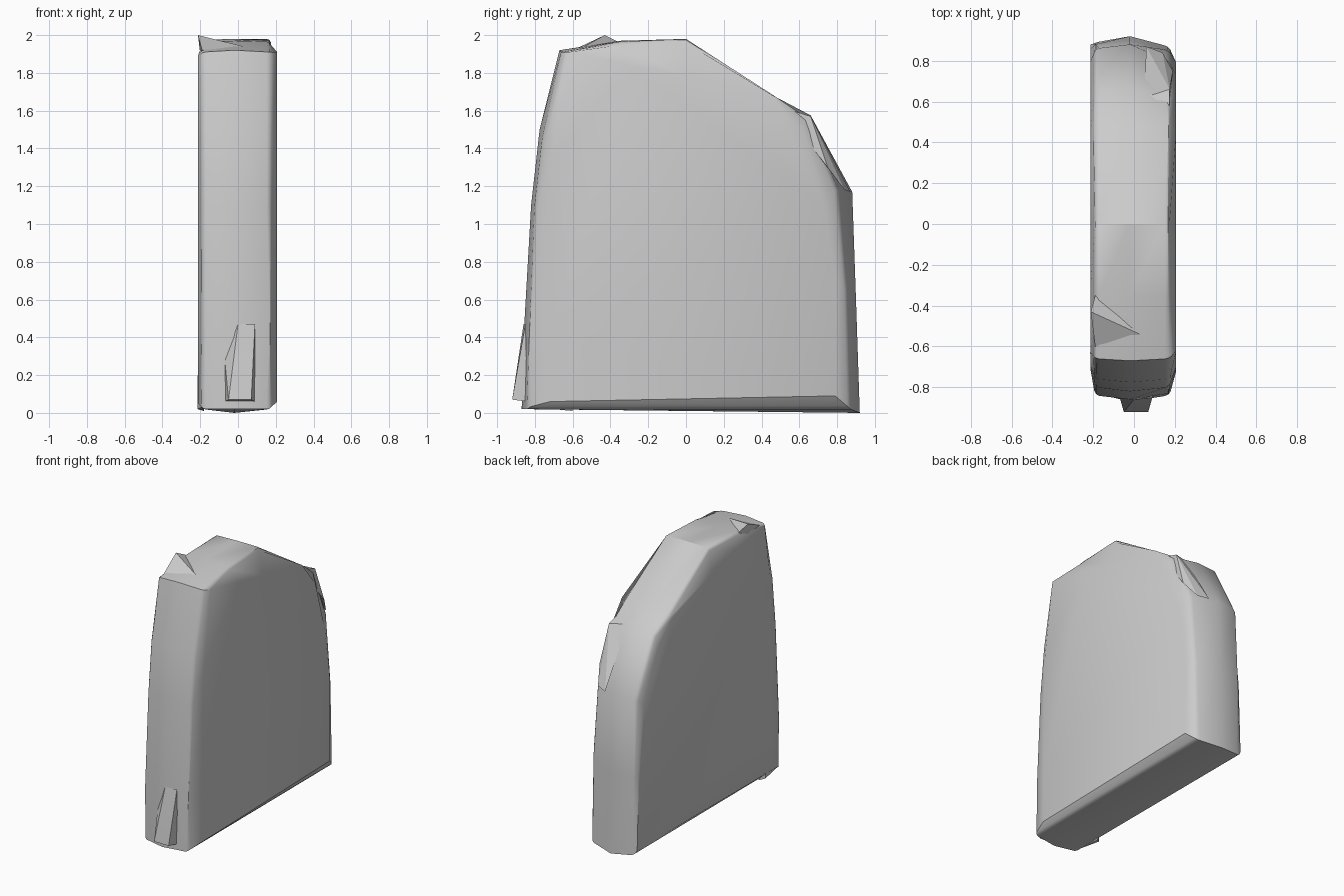
import bpy, bmesh

if "Cube" in bpy.data.objects:
    bpy.data.objects.remove(bpy.data.objects["Cube"])


def finish(name, bm, angle=0.6):
    bmesh.ops.recalc_face_normals(bm, faces=bm.faces[:])
    me = bpy.data.meshes.new(name)
    bm.to_mesh(me)
    bm.free()
    ob = bpy.data.objects.new(name, me)
    bpy.context.collection.objects.link(ob)
    bpy.ops.object.select_all(action='DESELECT')
    ob.select_set(True)
    bpy.context.view_layer.objects.active = ob
    bpy.ops.object.shade_smooth_by_angle(angle=angle)
    return ob


def chip(name, points):
    # small convex stone splinter
    bm = bmesh.new()
    for p in points:
        bm.verts.new(p)
    bmesh.ops.convex_hull(bm, input=bm.verts[:])
    return finish(name, bm, 0.3)


# Slab outlines (y, z), starting at the front foot and going over the top
left_panel = [(-.72, .05), (-.72, .4), (-.71, 1.1), (-.70, 1.45), (-.63, 1.89), (-.3, 1.86),
              (0, 1.79), (.46, 1.64), (.63, 1.48), (.80, 1.12), (.86, .6), (.88, .06)]
left_rim = [(-.83, .02), (-.84, .4), (-.80, 1.1), (-.76, 1.47), (-.66, 1.91), (-.35, 1.965),
            (0, 1.975), (.48, 1.66), (.65, 1.57), (.86, 1.16), (.88, .6), (.89, .02)]
middle = [(-.87, .02), (-.86, .4), (-.82, 1.1), (-.775, 1.5), (-.67, 1.92), (-.35, 1.97),
          (0, 1.98), (.48, 1.67), (.66, 1.575), (.88, 1.17), (.90, .6), (.92, .0)]
right_rim = [(-.84, .02), (-.83, .4), (-.80, 1.1), (-.76, 1.45), (-.66, 1.91), (-.35, 1.965),
             (0, 1.98), (.48, 1.67), (.64, 1.56), (.80, 1.18), (.85, .65), (.87, .02)]
right_panel = [(-.72, .06), (-.715, .4), (-.705, 1.1), (-.70, 1.35), (-.62, 1.91), (-.3, 1.84),
               (0, 1.78), (.46, 1.68), (.62, 1.48), (.73, 1.1), (.79, .7), (.79, .09)]

# Stone slab lofted across x, with worn rims
bm = bmesh.new()
rings = []
for x, outline in ((-.212, left_panel), (-.188, left_rim), (-.02, middle),
                   (.17, right_rim), (.207, right_panel)):
    rings.append([bm.verts.new((x, y, z)) for y, z in outline])
n = len(middle)
for a, b in zip(rings, rings[1:]):
    for i in range(n):
        j = (i + 1) % n
        bm.faces.new((a[i], a[j], b[j], b[i]))
bm.faces.new(rings[0])
bm.faces.new(rings[-1])
rim_edges = [bm.edges.get((r[i], r[(i + 1) % n])) for r in (rings[1], rings[3]) for i in range(n)]
bmesh.ops.bevel(bm, geom=rim_edges, offset=.018, segments=2, profile=.5, affect='EDGES')
finish("stone_slab", bm)

# Broken splinters on the front foot and the top edge
chip("front_chip", [(-.07, -.84, .06), (.09, -.84, .06), (-.05, -.92, .07), (.07, -.92, .07),
                    (-.07, -.85, .28), (0, -.86, .47), (.09, -.85, .47)])
chip("top_chip", [(-.212, -.43, 2.0), (.03, -.54, 1.94), (-.19, -.60, 1.92),
                  (-.19, -.35, 1.96), (-.2, -.45, 1.9)])
# Raised splinter on the back shoulder
chip("back_chip", [(.05, .62, 1.58), (.17, .5, 1.62), (.175, .66, 1.57), (.19, .75, 1.3),
                   (.14, .84, 1.18), (.06, .87, 1.17)])
# Thin flake along the left face's lower front corner
chip("left_flake", [(-.215, -.63, .02), (-.212, -.63, .3), (-.19, -.8, .03),
                    (-.19, -.7, .3), (-.18, -.6, .01)])
